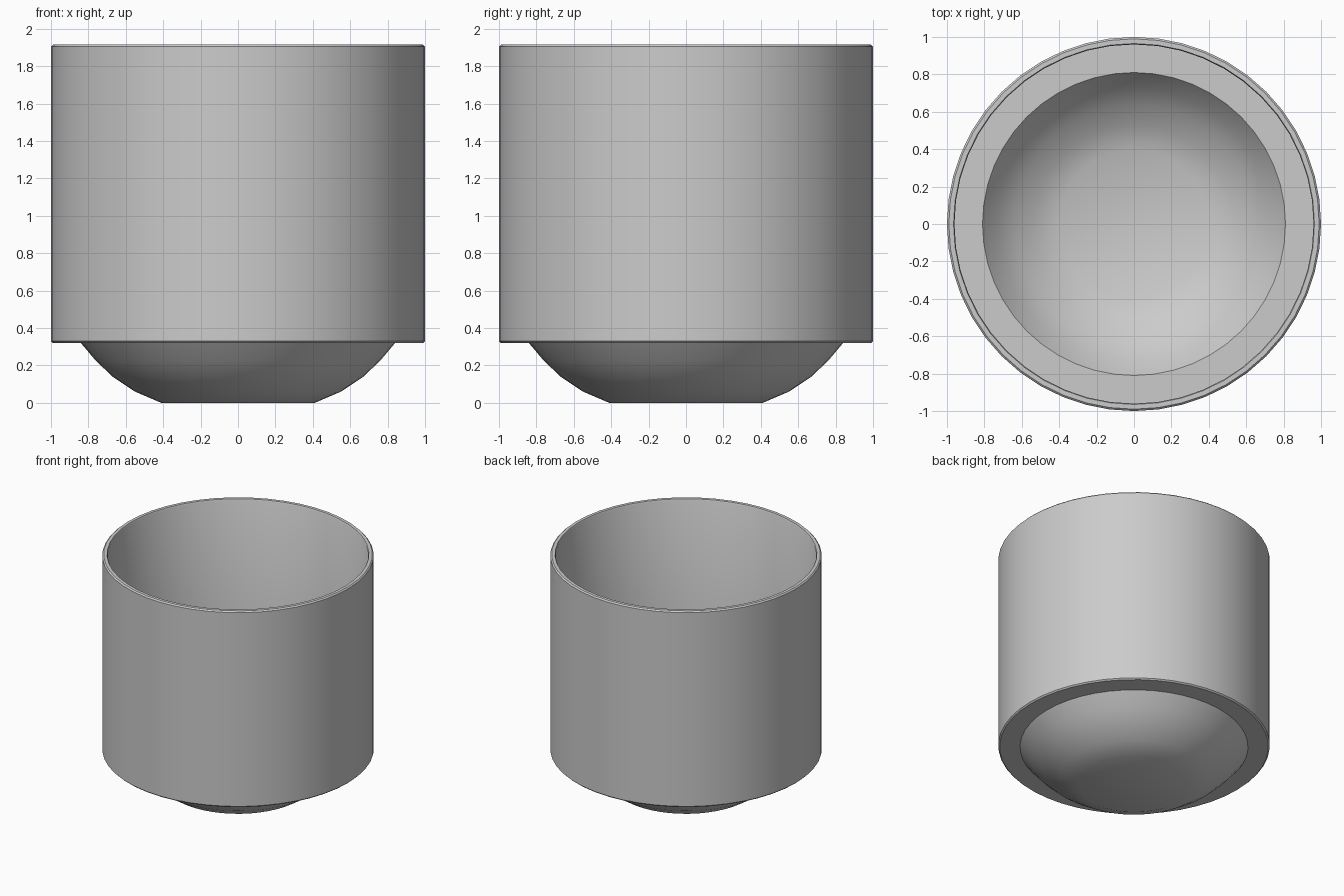
import bpy, bmesh, math

if "Cube" in bpy.data.objects:
    bpy.data.objects.remove(bpy.data.objects["Cube"])

SEGMENTS = 48

# one plain grey clay colour
grey = bpy.data.materials.new("plain grey")
grey.diffuse_color = (0.6, 0.6, 0.6, 1)
grey.use_nodes = True
grey.node_tree.nodes["Principled BSDF"].inputs["Base Color"].default_value = grey.diffuse_color


def lathe(name, profile):
    """Revolve an (r, z) profile around z; r = 0 points become poles."""
    bm = bmesh.new()
    rings = []
    for r, z in profile:
        if r == 0:
            rings.append([bm.verts.new((0, 0, z))] * SEGMENTS)
        else:
            rings.append([bm.verts.new((r * math.cos(a), r * math.sin(a), z))
                          for a in (2 * math.pi * i / SEGMENTS for i in range(SEGMENTS))])
    for low, high in zip(rings, rings[1:]):
        for i in range(SEGMENTS):
            j = (i + 1) % SEGMENTS
            corners = list(dict.fromkeys((low[i], low[j], high[j], high[i])))
            bm.faces.new(corners)
    bmesh.ops.recalc_face_normals(bm, faces=bm.faces)
    mesh = bpy.data.meshes.new(name)
    bm.to_mesh(mesh)
    bm.free()
    mesh.materials.append(grey)
    obj = bpy.data.objects.new(name, mesh)
    bpy.context.collection.objects.link(obj)
    bpy.ops.object.select_all(action='DESELECT')
    obj.select_set(True)
    bpy.context.view_layer.objects.active = obj
    bpy.ops.object.shade_smooth_by_angle(angle=math.radians(40))
    return obj


# closed shell: flat foot, rounded bowl, ledge, straight wall, rim, then back down inside
lathe("cup_shell", [
    (0, 0), (0.41, 0), (0.55, 0.06), (0.67, 0.14), (0.76, 0.225), (0.84, 0.32),
    (0.99, 0.32), (1.0, 0.33), (1.0, 1.905), (0.99, 1.915),
    (0.965, 1.915), (0.96, 1.905), (0.96, 0.36),
    (0.81, 0.36), (0.73, 0.25), (0.64, 0.17), (0.53, 0.10), (0.40, 0.04), (0, 0.04),
])
